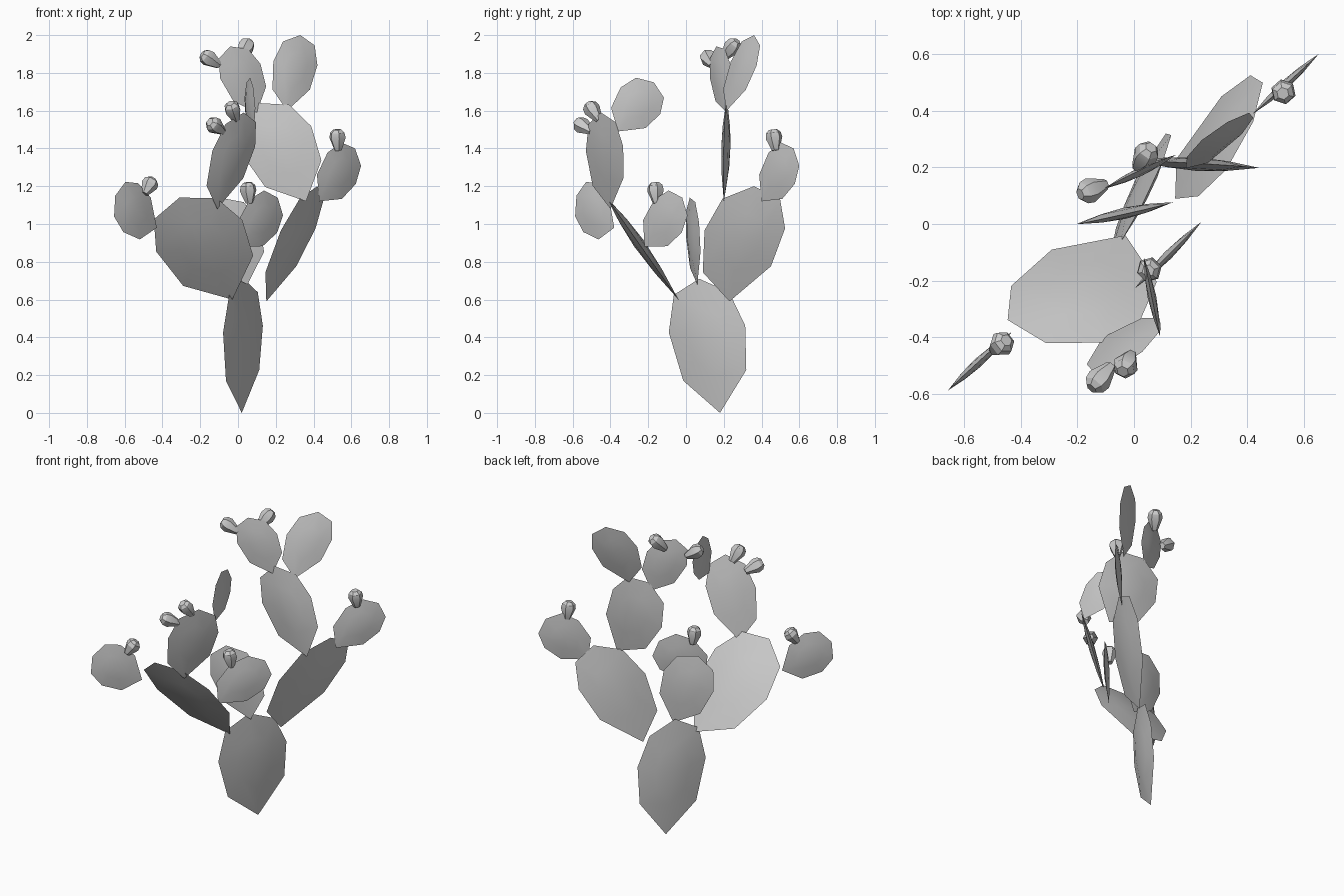
import bpy, bmesh
from math import cos, sin, tau
from mathutils import Vector

cube = bpy.data.objects.get("Cube")
if cube:
    bpy.data.objects.remove(cube, do_unlink=True)

grey = bpy.data.materials.new("pale_grey")
grey.use_nodes = True
grey.diffuse_color = (0.6, 0.6, 0.6, 1)
grey.node_tree.nodes["Principled BSDF"].inputs["Base Color"].default_value = grey.diffuse_color

# Pad outline: (share of length, share of half width)
OUTLINE = [(0, 0), (.24, -.82), (.6, -1), (.88, -.72),
           (1, 0), (.9, .72), (.65, 1), (.32, .85)]


def finish(name, bm):
    """Turn a bmesh into a smooth object with sharp rims."""
    bmesh.ops.recalc_face_normals(bm, faces=bm.faces)
    mesh = bpy.data.meshes.new(name)
    bm.to_mesh(mesh)
    bm.free()
    mesh.materials.append(grey)
    obj = bpy.data.objects.new(name, mesh)
    bpy.context.collection.objects.link(obj)
    bpy.ops.object.select_all(action='DESELECT')
    obj.select_set(True)
    bpy.context.view_layer.objects.active = obj
    bpy.ops.object.shade_smooth_by_angle(angle=0.5)


def bridge(bm, a, b):
    n = len(a)
    for i in range(n):
        j = (i + 1) % n
        bm.faces.new((a[i], a[j], b[j], b[i]))


def pad(name, base, tip, side):
    """Flat lens-shaped pad growing from base to tip."""
    base, tip, side = Vector(base), Vector(tip), Vector(side)
    axis = tip - base
    rim = [base + axis * t + side * s for t, s in OUTLINE]
    centre = base + axis * 0.55
    bulge = axis.cross(side).normalized() * side.length * 0.12
    bm = bmesh.new()
    edge = [bm.verts.new(p) for p in rim]
    for sign in (-1, 1):
        inner = [bm.verts.new(centre + (p - centre) * 0.5 + bulge * sign * 0.7) for p in rim]
        bridge(bm, edge, inner)
        apex = bm.verts.new(centre + bulge * sign)
        for i, v in enumerate(inner):
            bm.faces.new((v, inner[(i + 1) % len(inner)], apex))
    finish(name, bm)


def fruit(name, base, top):
    """Six-sided pear-shaped fruit, narrow at the base."""
    base, top = Vector(base), Vector(top)
    axis = top - base
    turn = axis.to_track_quat('Z', 'Y')
    bm = bmesh.new()
    rings = []
    for t, r in ((0, .02), (.6, .045), (.85, .04), (1, .022)):
        rings.append([bm.verts.new(base + axis * t + turn @ Vector(
            (r * cos(tau * i / 6), r * sin(tau * i / 6), 0))) for i in range(6)])
    for a, b in zip(rings, rings[1:]):
        bridge(bm, a, b)
    bm.faces.new(rings[0])
    bm.faces.new(rings[-1])
    finish(name, bm)


# Trunk and the three pads growing from it
pad("trunk_pad", (.02, .18, 0), (.03, .07, .71), (.105, .205, 0))
pad("front_large_pad", (-.03, -.04, .60), (-.31, -.42, 1.14), (.235, -.05, .07))
pad("back_large_pad", (.15, .23, .59), (.42, .36, 1.2), (.085, .21, -.01))
pad("middle_pad", (.05, .06, .68), (-.1, .02, 1.14), (.16, .035, .03))

# Pads on the front branch
pad("front_inner_pad", (.01, -.22, .88), (.21, -.02, 1.14), (.067, .067, -.095))
pad("front_outer_pad", (-.43, -.38, .98), (-.65, -.58, 1.15), (.045, .043, .125))
pad("front_upper_pad", (-.11, -.40, 1.08), (.03, -.45, 1.59), (.11, .1, 0))
pad("front_top_pad", (.085, -.36, 1.49), (.045, -.17, 1.75), (-.02, .1, -.077))

# Pads on the back branch
pad("back_outer_pad", (.43, .4, 1.12), (.62, .57, 1.4), (.07, .065, -.09))
pad("back_upper_pad", (.36, .2, 1.12), (.11, .22, 1.64), (.19, -.01, .06))
pad("back_top_inner_pad", (.1, .215, 1.59), (-.04, .16, 1.94), (.11, .055, .03))
pad("back_top_outer_pad", (.26, .215, 1.6), (.33, .36, 2), (.115, .065, -.02))

# Fruits on the pad rims
fruit("front_inner_fruit", (.06, -.155, 1.11), (.05, -.165, 1.22))
fruit("front_outer_fruit", (-.495, -.445, 1.16), (-.45, -.41, 1.24))
fruit("front_upper_fruit", (-.08, -.5, 1.49), (-.15, -.58, 1.54))
fruit("front_top_fruit", (-.01, -.46, 1.55), (-.04, -.52, 1.64))
fruit("back_outer_fruit", (.53, .475, 1.39), (.525, .46, 1.5))
fruit("back_top_left_fruit", (-.1, .14, 1.84), (-.19, .105, 1.9))
fruit("back_top_right_fruit", (.01, .2, 1.88), (.06, .27, 1.97))
